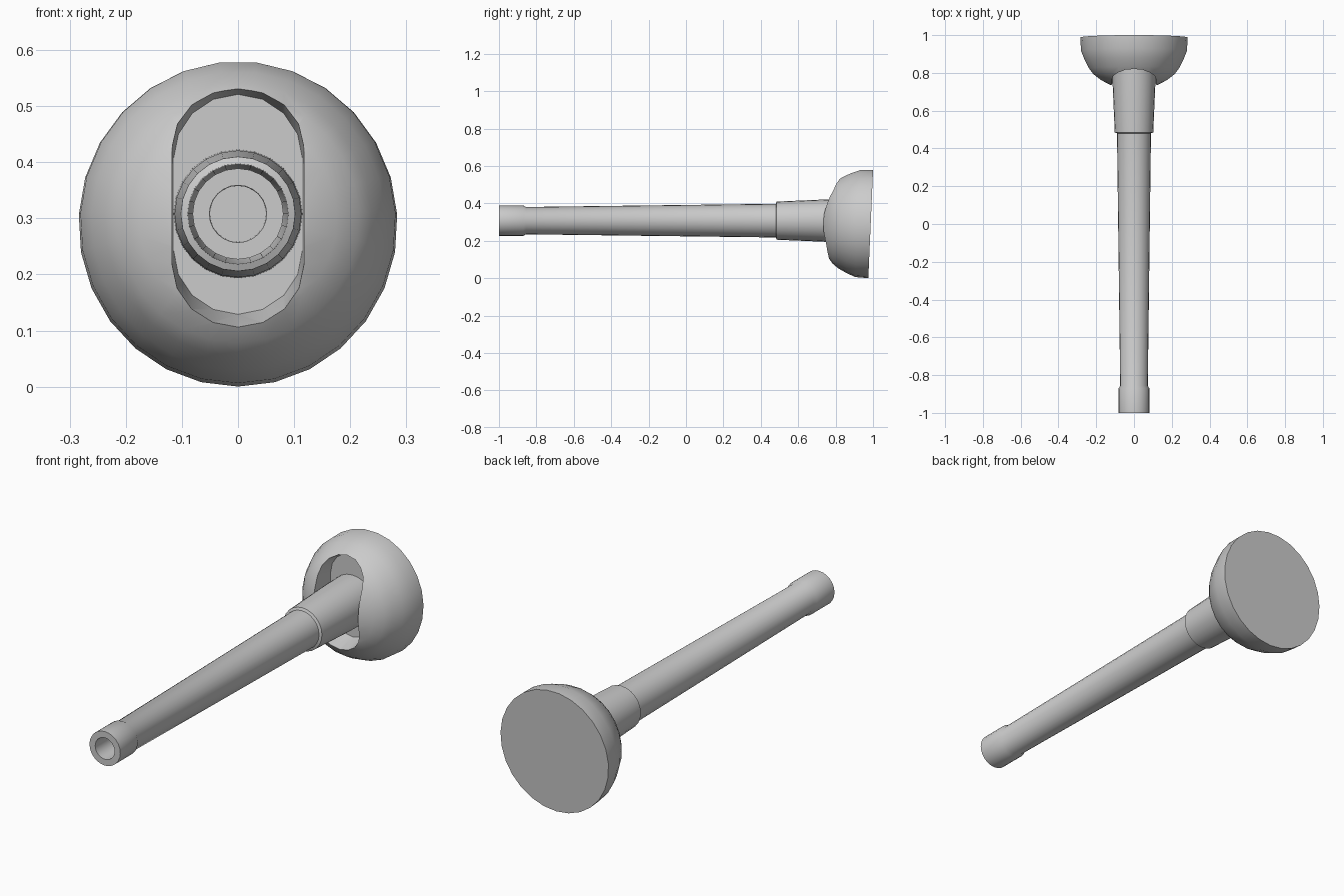
import bpy, bmesh, math
from mathutils import Matrix

if "Cube" in bpy.data.objects:
    bpy.data.objects.remove(bpy.data.objects["Cube"])

grey = bpy.data.materials.new("plain grey")
grey.diffuse_color = (0.6, 0.6, 0.6, 1)
grey.use_nodes = True
grey.node_tree.nodes["Principled BSDF"].inputs["Base Color"].default_value = grey.diffuse_color


def finish(name, bm):
    bmesh.ops.recalc_face_normals(bm, faces=bm.faces[:])
    me = bpy.data.meshes.new(name)
    bm.to_mesh(me)
    bm.free()
    me.materials.append(grey)
    ob = bpy.data.objects.new(name, me)
    bpy.context.collection.objects.link(ob)
    return ob


def loft(name, rings, matrix=Matrix()):
    """Skin a stack of equal-length point rings and cap both ends."""
    bm = bmesh.new()
    loops = [[bm.verts.new(p) for p in ring] for ring in rings]
    for a, b in zip(loops, loops[1:]):
        for i in range(len(a)):
            j = (i + 1) % len(a)
            bm.faces.new((a[i], a[j], b[j], b[i]))
    bm.faces.new(loops[0])
    bm.faces.new(loops[-1])
    bm.transform(matrix)
    return finish(name, bm)


def lathe(name, profile, sides, matrix):
    """Revolve (y, radius) points around the y axis."""
    angles = [2 * math.pi * i / sides for i in range(sides)]
    return loft(name, [[(r * math.sin(a), y, -r * math.cos(a)) for a in angles]
                       for y, r in profile], matrix)


def slot_ring(y, half_w, half_h, zc, steps=8):
    """Upright rounded slot outline at depth y."""
    pts = []
    for sign, start in ((1, 0), (-1, math.pi)):
        for i in range(steps + 1):
            a = start + math.pi * i / steps
            pts.append((half_w * math.cos(a), y,
                        zc + sign * (half_h - half_w) + half_w * math.sin(a)))
    return pts


def smooth(ob):
    bpy.ops.object.select_all(action='DESELECT')
    ob.select_set(True)
    bpy.context.view_layer.objects.active = ob
    bpy.ops.object.shade_smooth_by_angle(angle=math.radians(30))


# Rounded mount, leaning slightly, with a flat back
mount_profile = [(0, 0.29), (-0.07, 0.287), (-0.12, 0.267), (-0.165, 0.243),
                 (-0.195, 0.22), (-0.225, 0.18), (-0.25, 0.13),
                 (-0.27, 0.075), (-0.278, 0.02)]
lean = (Matrix.Translation((0, 0.9875, 0.29))
        @ Matrix.Rotation(math.radians(-2.5), 4, 'X')
        @ Matrix.Diagonal((0.98, 1, 1, 1)))
mount = lathe("rounded_mount", mount_profile, 27, lean)

# Tapered slot cut into the mount
cutter = loft("slot_cutter", [slot_ring(0.60, 0.121, 0.262, 0.329),
                              slot_ring(0.86, 0.115, 0.196, 0.325)])
cutter.hide_render = True
cut = mount.modifiers.new("slot", 'BOOLEAN')
cut.operation = 'DIFFERENCE'
cut.solver = 'EXACT'
cut.object = cutter
bpy.context.view_layer.objects.active = mount
bpy.ops.object.modifier_apply(modifier=cut.name)
bpy.data.objects.remove(cutter)
smooth(mount)

# Barrel: bore, muzzle collar, tapered tube and thicker sleeve
barrel_profile = [(-0.84, 0.050), (-1.0, 0.051), (-1.0, 0.081), (-0.87, 0.081),
                  (-0.855, 0.073), (0.48, 0.090), (0.485, 0.102),
                  (0.74, 0.113), (0.88, 0.115)]
barrel = lathe("barrel", barrel_profile, 24, Matrix.Translation((0, 0, 0.308)))
smooth(barrel)
